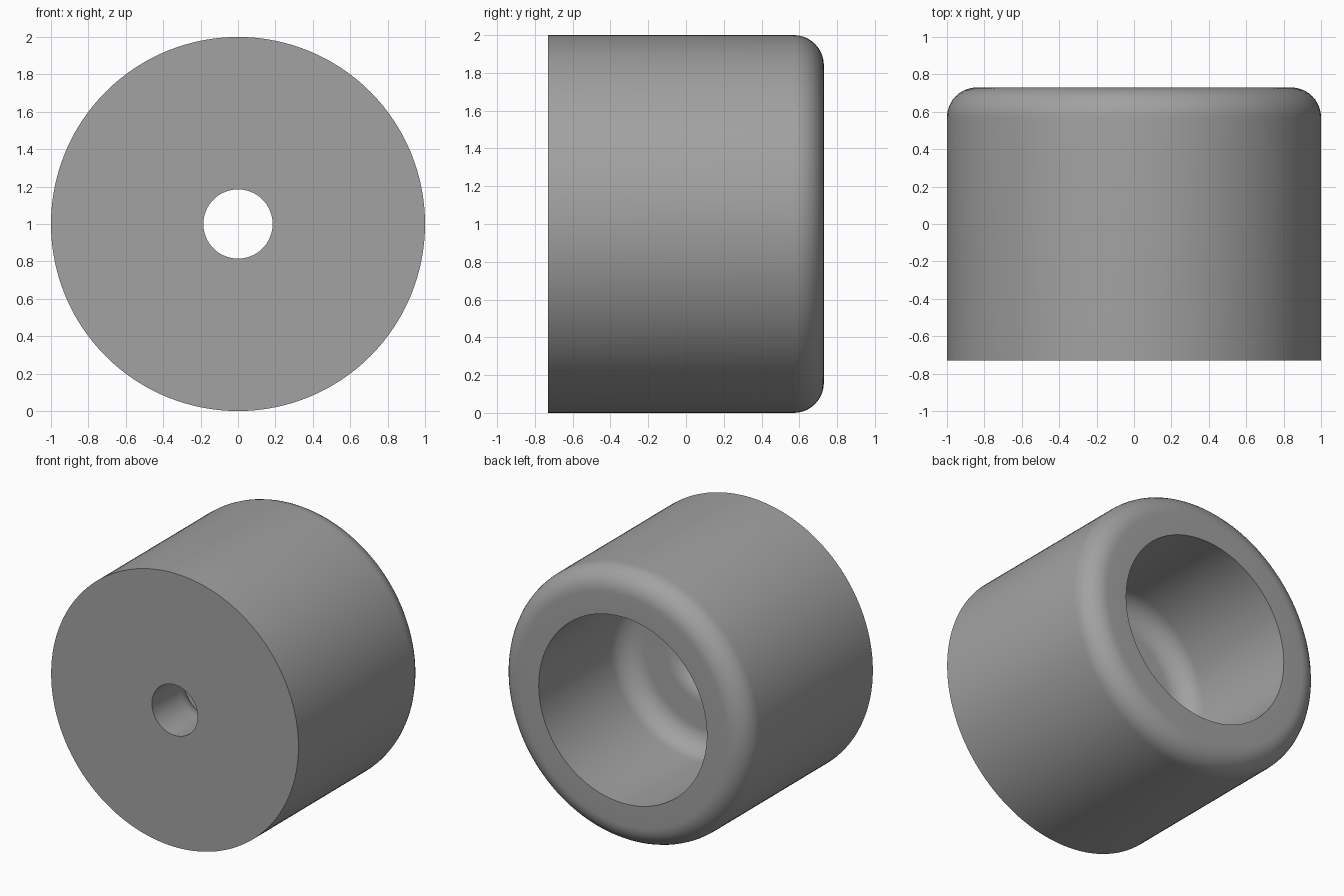
import bpy, bmesh, math

if "Cube" in bpy.data.objects:
    bpy.data.objects.remove(bpy.data.objects["Cube"])

SEG = 128            # steps around the axis
HALF = 0.73          # half length along y
R, BORE, HOLE = 1.0, 0.68, 0.185
FIL = 0.16           # radius of every rounded edge
FLOOR = -0.25        # y of the inner floor


def arc(cr, cy, a0, a1, n=10):
    """Fillet points (radius, y) around a centre, angles in degrees."""
    out = []
    for i in range(n + 1):
        a = math.radians(a0 + (a1 - a0) * i / n)
        out.append((cr + FIL * math.cos(a), cy + FIL * math.sin(a)))
    return out


# Closed cross-section: front face, outer wall, rounded rim, bore, floor, hole
profile = [(HOLE, -HALF), (R, -HALF)]
profile += arc(R - FIL, HALF - FIL, 0, 90)
profile += [(BORE, HALF)]
profile += arc(BORE - FIL, FLOOR + FIL, 0, -90)
profile += arc(HOLE + FIL, FLOOR - FIL, 90, 180)

# Revolve the section around the y axis
bm = bmesh.new()
rings = []
for k in range(SEG):
    t = 2 * math.pi * k / SEG
    rings.append([bm.verts.new((r * math.cos(t), y, 1 + r * math.sin(t)))
                  for r, y in profile])
n = len(profile)
for k in range(SEG):
    a, b = rings[k], rings[(k + 1) % SEG]
    for i in range(n):
        j = (i + 1) % n
        bm.faces.new((a[i], a[j], b[j], b[i]))
bmesh.ops.recalc_face_normals(bm, faces=bm.faces)

mesh = bpy.data.meshes.new("hollow_bushing")
bm.to_mesh(mesh)
bm.free()
bushing = bpy.data.objects.new("hollow_bushing", mesh)
bpy.context.collection.objects.link(bushing)

# Single grey colour
grey = bpy.data.materials.new("mid_grey")
grey.diffuse_color = (0.36, 0.36, 0.36, 1)
grey.use_nodes = True
grey.node_tree.nodes["Principled BSDF"].inputs["Base Color"].default_value = grey.diffuse_color
mesh.materials.append(grey)

# Smooth curves with crisp rims
bpy.context.view_layer.objects.active = bushing
bushing.select_set(True)
bpy.ops.object.shade_smooth_by_angle(angle=math.radians(30))
